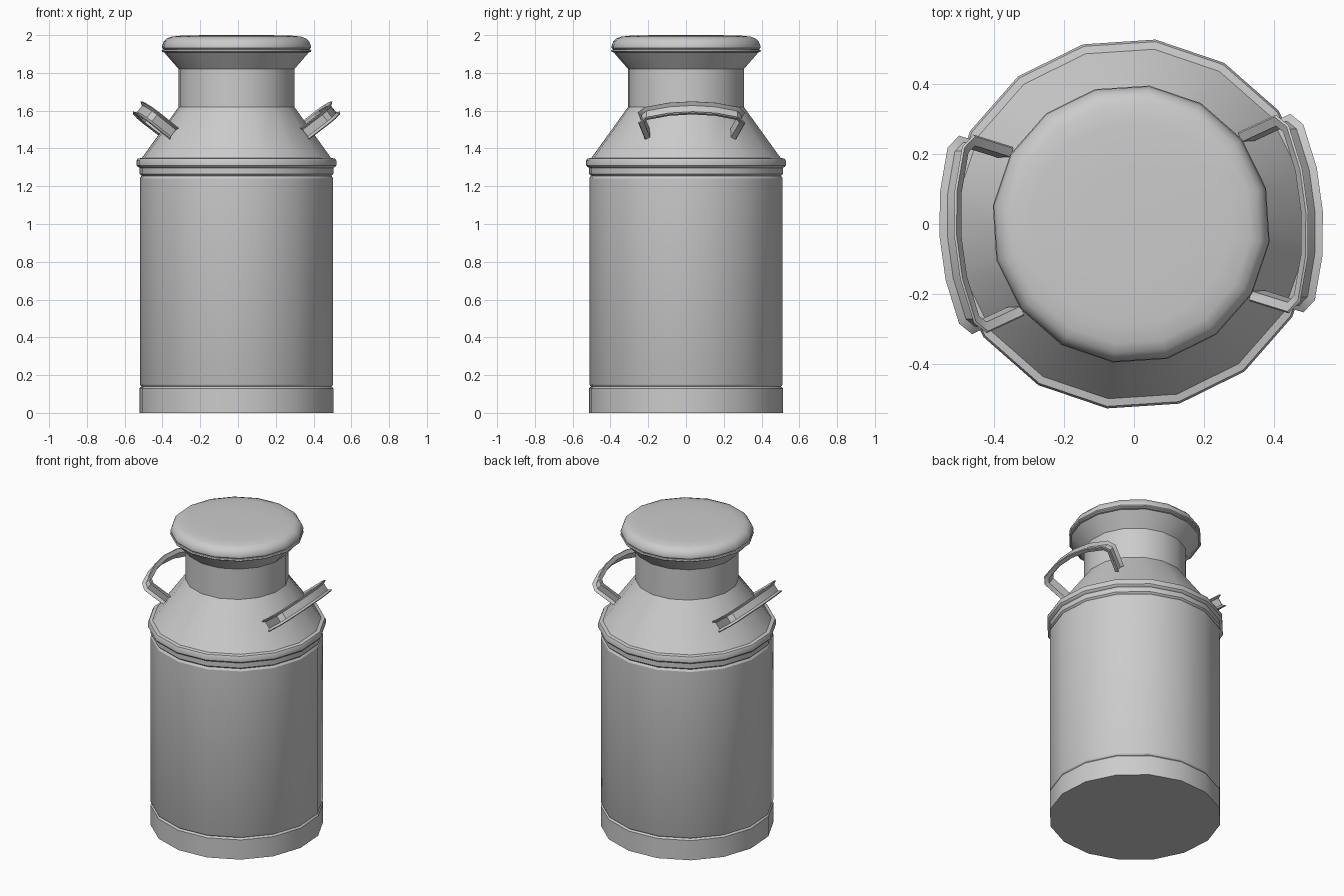
import bpy, bmesh, math
from mathutils import Vector

if "Cube" in bpy.data.objects:
    bpy.data.objects.remove(bpy.data.objects["Cube"])

SIDES = 16
TURN = math.radians(3.75)      # whole can is turned slightly about z
CENTRE = (-0.008, 0, 0)


def finish(name, bm, turn=TURN):
    bmesh.ops.recalc_face_normals(bm, faces=bm.faces)
    mesh = bpy.data.meshes.new(name)
    bm.to_mesh(mesh)
    bm.free()
    ob = bpy.data.objects.new(name, mesh)
    bpy.context.collection.objects.link(ob)
    ob.location = CENTRE
    ob.rotation_euler.z = turn
    bpy.ops.object.select_all(action='DESELECT')
    ob.select_set(True)
    bpy.context.view_layer.objects.active = ob
    bpy.ops.object.shade_smooth_by_angle(angle=math.radians(30))
    return ob


def skin(bm, rings, wrap):
    # Bridge consecutive rings of vertices and cap the two ends
    pairs = zip(rings, rings[1:])
    for a, b in pairs:
        n = len(a)
        for i in range(n):
            bm.faces.new((a[i], a[(i + 1) % n], b[(i + 1) % n], b[i]))
    if wrap:
        bm.faces.new(rings[0])
        bm.faces.new(rings[-1])


def lathe(name, profile):
    bm = bmesh.new()
    rings = []
    for r, z in profile:
        ring = []
        for i in range(SIDES):
            a = (i + 0.5) * math.tau / SIDES
            ring.append(bm.verts.new((r * math.cos(a), r * math.sin(a), z)))
        rings.append(ring)
    skin(bm, rings, True)
    return finish(name, bm)


# Body: base band, barrel, upper band, bead, shoulder, neck and flared mouth
lathe("can_body", [
    (0.517, 0), (0.517, 0.13), (0.512, 0.137), (0.507, 0.14), (0.512, 0.144), (0.516, 0.152),
    (0.516, 1.242), (0.511, 1.25), (0.507, 1.255), (0.512, 1.26), (0.517, 1.265),
    (0.517, 1.297), (0.527, 1.302), (0.533, 1.31), (0.533, 1.335), (0.527, 1.346),
    (0.505, 1.35), (0.309, 1.62), (0.309, 1.82), (0.388, 1.91)])

# Lid: thin rim with a softly rounded cap
lathe("lid", [
    (0.386, 1.908), (0.396, 1.911), (0.4, 1.917), (0.396, 1.923), (0.39, 1.925),
    (0.397, 1.932), (0.398, 1.942), (0.389, 1.965), (0.373, 1.982), (0.345, 1.992),
    (0.29, 1.998), (0.15, 2.0)])


def handle(name, turn):
    # Channel strap swept along a bowed path in a tilted plane
    half = [(0.0, 0.215), (0.125, 0.253), (0.15, 0.235), (0.185, 0.12)]
    path = [Vector((u, -v)) for u, v in half] + [Vector((0.196, 0))]
    path += [Vector((u, v)) for u, v in reversed(half)]
    section = [(0, -0.03), (0.024, -0.039), (0.029, -0.034), (0.01, -0.022),
               (0.01, 0.022), (0.029, 0.034), (0.024, 0.039), (0, 0.03)]
    tilt = math.radians(38)
    c, s = math.cos(tilt), math.sin(tilt)
    bm = bmesh.new()
    rings = []
    for i, p in enumerate(path):
        d0 = (p - path[max(i - 1, 0)]).normalized()
        d1 = (path[min(i + 1, len(path) - 1)] - p).normalized()
        t = (d0 + d1).normalized()
        out = Vector((t.y, -t.x))
        miter = 1 / max(0.6, t.dot(d1 if d1.length else d0))
        ring = []
        for n, w in section:
            q = p + out * n * miter
            ring.append(bm.verts.new((0.352 + q.x * c + w * s, q.y, 1.483 + q.x * s - w * c)))
        rings.append(ring)
    skin(bm, rings, True)
    return finish(name, bm, turn)


handle("handle_right", TURN)
handle("handle_left", TURN + math.pi)
